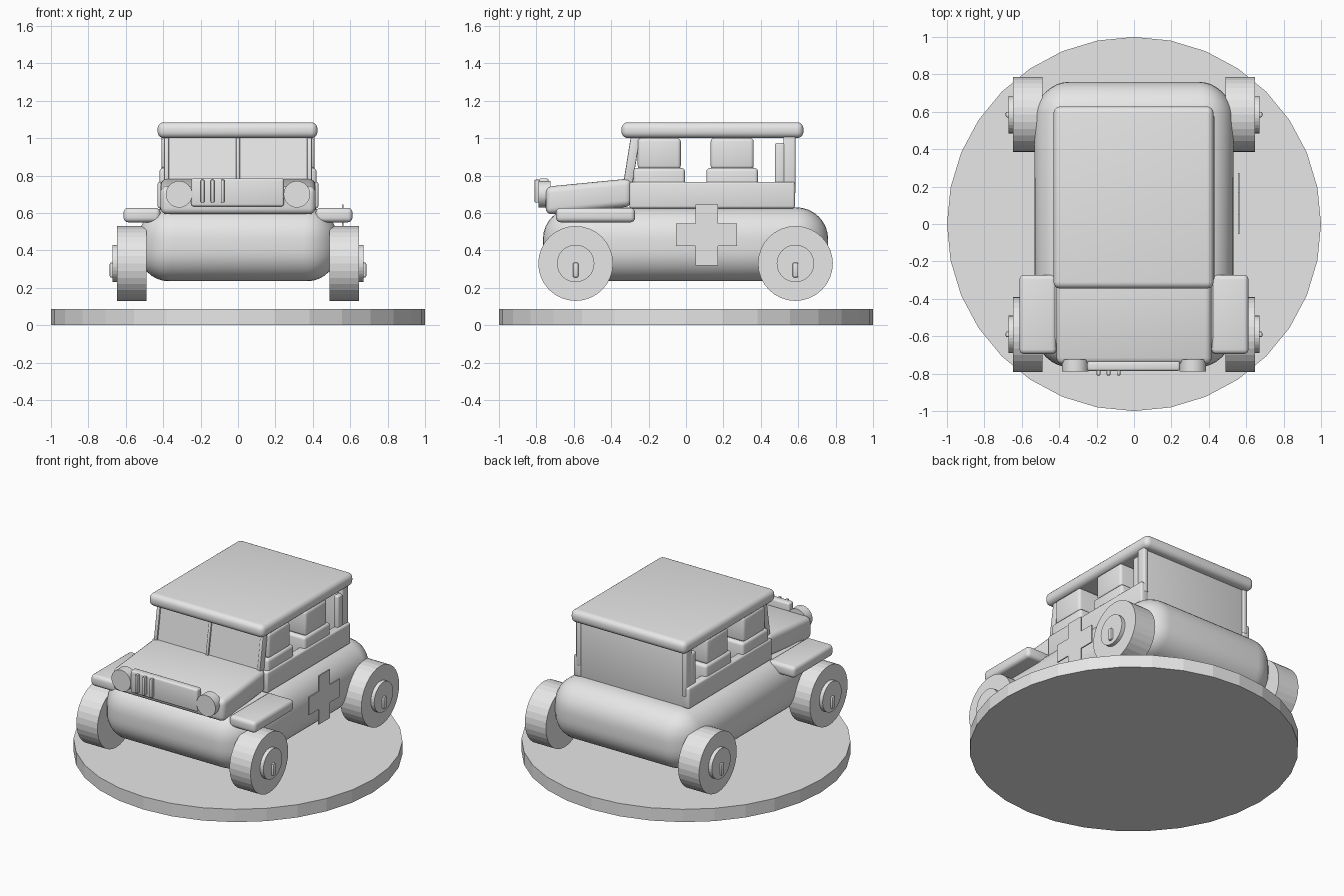
import bpy, bmesh, math
from mathutils import Matrix, Vector

if "Cube" in bpy.data.objects:
    bpy.data.objects.remove(bpy.data.objects["Cube"], do_unlink=True)

# One pale grey for the whole toy
grey = bpy.data.materials.new("pale_grey")
grey.use_nodes = True
COLOUR = (0.8, 0.8, 0.8, 1)
grey.diffuse_color = COLOUR
for node in grey.node_tree.nodes:
    if node.type == 'BSDF_PRINCIPLED':
        node.inputs["Base Color"].default_value = COLOUR


def finish(name, bm, smooth=False):
    bmesh.ops.recalc_face_normals(bm, faces=bm.faces[:])
    mesh = bpy.data.meshes.new(name)
    bm.to_mesh(mesh)
    bm.free()
    mesh.materials.append(grey)
    obj = bpy.data.objects.new(name, mesh)
    bpy.context.collection.objects.link(obj)
    if smooth:
        bpy.ops.object.select_all(action='DESELECT')
        obj.select_set(True)
        bpy.context.view_layer.objects.active = obj
        bpy.ops.object.shade_smooth_by_angle(angle=math.radians(35))
    return obj


def box(name, xs, ys, zs, bevel=0.0, segments=4, shape=None, after=None):
    """Rounded box from ranges; shape moves corners first, after moves all points."""
    bm = bmesh.new()
    bmesh.ops.create_cube(bm, size=1)
    for v in bm.verts:
        v.co = Vector([r[0] + (c + 0.5) * (r[1] - r[0]) for c, r in zip(v.co, (xs, ys, zs))])
        if shape:
            shape(v.co)
    if bevel:
        bmesh.ops.bevel(bm, geom=bm.edges[:], offset=bevel, segments=segments,
                        profile=0.5, affect='EDGES', clamp_overlap=True)
    if after:
        for v in bm.verts:
            after(v.co)
    return finish(name, bm, bevel > 0)


def disc(name, centre, radius, depth, axis, sides=32, smooth=False):
    bm = bmesh.new()
    turn = {'X': Matrix.Rotation(math.pi / 2, 4, 'Y'),
            'Y': Matrix.Rotation(math.pi / 2, 4, 'X'), 'Z': Matrix()}[axis]
    bmesh.ops.create_cone(bm, cap_ends=True, segments=sides, radius1=radius, radius2=radius,
                          depth=depth, matrix=Matrix.Translation(centre) @ turn)
    return finish(name, bm, smooth)


def span(side, a, b):
    return tuple(sorted((side * a, side * b)))


# Round stand
disc("stand", (0, 0, 0.043), 1.0, 0.086, 'Z')


# Pillow-shaped lower body, narrowing toward both ends
def taper(co):
    t = max(0, abs(co.y) - 0.2) / 0.56
    co.x *= 1 - 0.1 * t * t


box("body", (-0.56, 0.56), (-0.765, 0.76), (0.235, 0.63), 0.17, 8, after=taper)


# Hood, thinner and lower at the nose
def hood_slope(co):
    if co.y < -0.5:
        co.z -= 0.045


box("hood", (-0.415, 0.415), (-0.75, -0.29), (0.635, 0.785), 0.035, shape=hood_slope)

# Grille with three bars
box("grille", (-0.25, 0.245), (-0.785, -0.735), (0.635, 0.785), 0.012, 3)
for i in range(3):
    x = -0.19 + 0.054 * i
    box(f"grille_bar_{i + 1}", (x - 0.01, x + 0.01), (-0.81, -0.78), (0.655, 0.778), 0.006, 2)

# Cabin: roof, windscreen, rear panel
box("roof", (-0.43, 0.425), (-0.345, 0.628), (1.0, 1.085), 0.035, 5)


def lean(co):
    co.y += (co.z - 0.76) * 0.16


box("windscreen", (-0.385, 0.385), (-0.325, -0.295), (0.74, 1.02), after=lean)
box("windscreen_divider", (-0.01, 0.01), (-0.335, -0.29), (0.75, 1.02), 0.004, 2, after=lean)
box("rear_panel", (-0.39, 0.39), (0.525, 0.575), (0.62, 1.02), 0.01, 3)

# Two rows of bench seats
for name, y in (("front", -0.143), ("rear", 0.247)):
    box(f"{name}_seat_cushion", (-0.42, 0.42), (y - 0.138, y + 0.138), (0.66, 0.84), 0.018, 3)
    box(f"{name}_seat_back", (-0.41, 0.41), (y - 0.115, y + 0.115), (0.835, 1.0), 0.018, 3)

# Paired parts
for side, label in ((1, "left"), (-1, "right")):
    box(f"{label}_side_rail", span(side, 0.375, 0.43), (-0.302, 0.582), (0.625, 0.766), 0.012, 3)
    box(f"{label}_windscreen_post", span(side, 0.37, 0.395), (-0.335, -0.285), (0.75, 1.02),
        0.006, 2, after=lean)
    box(f"{label}_rear_post", span(side, 0.375, 0.41), (0.475, 0.53), (0.70, 0.975), 0.012, 3)
    box(f"{label}_corner_post", span(side, 0.375, 0.41), (0.52, 0.585), (0.70, 1.02), 0.01, 3)
    box(f"{label}_fender", span(side, 0.415, 0.612), (-0.695, -0.272), (0.55, 0.627), 0.025)
    disc(f"{label}_headlight", (side * 0.315, -0.757, 0.70), 0.071, 0.065, 'Y', smooth=True)
    for end, y in (("front", -0.59), ("rear", 0.585)):
        disc(f"{end}_{label}_wheel", (side * 0.568, y, 0.33), 0.2, 0.156, 'X')
        disc(f"{end}_{label}_hub", (side * 0.65, y, 0.33), 0.1, 0.042, 'X')
        box(f"{end}_{label}_hub_knob", span(side, 0.65, 0.686), (y - 0.015, y + 0.015),
            (0.255, 0.335), 0.008, 2)

# Cross plate on the left flank
bm = bmesh.new()
quarter = [(0.06, 0.163), (0.06, 0.06), (0.163, 0.06)]
points = []
for turn in range(4):
    spin = Matrix.Rotation(-turn * math.pi / 2, 2)
    points += [spin @ Vector(p) for p in quarter]
front = bm.faces.new([bm.verts.new((0.557, 0.11 + p.x, 0.483 + p.y)) for p in points])
solid = bmesh.ops.extrude_face_region(bm, geom=[front])
for v in solid["geom"]:
    if isinstance(v, bmesh.types.BMVert):
        v.co.x += 0.008
finish("side_cross", bm)
